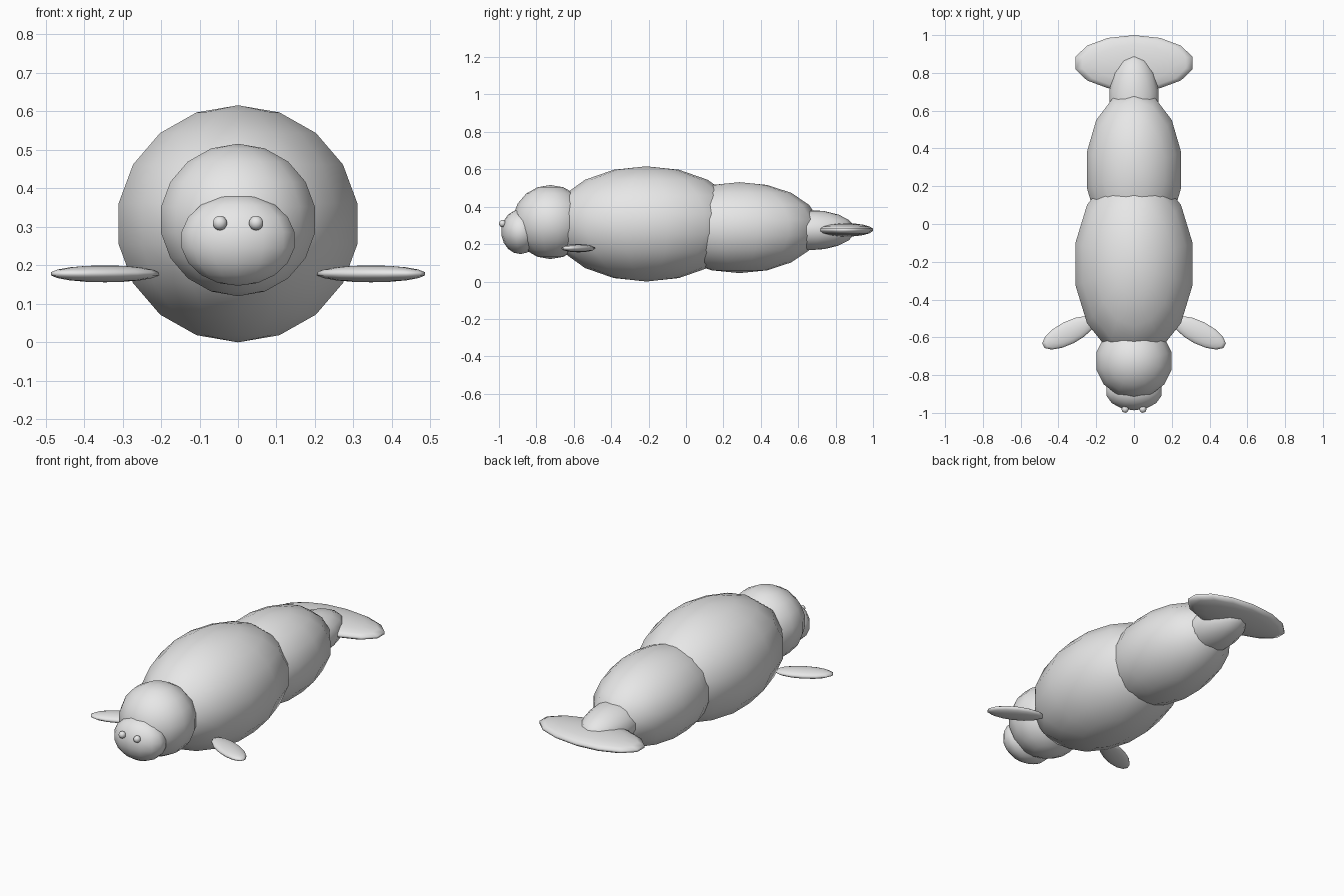
import bpy
import bmesh
import math
from mathutils import Matrix

cube = bpy.data.objects.get("Cube")
if cube:
    bpy.data.objects.remove(cube, do_unlink=True)

# One plain grey skin
skin = bpy.data.materials.new("pale_grey_skin")
skin.use_nodes = True
GREY = (0.8, 0.8, 0.8, 1.0)
skin.diffuse_color = GREY
skin.node_tree.nodes["Principled BSDF"].inputs["Base Color"].default_value = GREY


def ellipsoid(name, centre, radii, turn=0.0):
    """Smooth low-poly ellipsoid, turned about its vertical axis (degrees)."""
    bm = bmesh.new()
    bmesh.ops.create_uvsphere(bm, u_segments=14, v_segments=9, radius=1.0,
                              matrix=Matrix.Diagonal((*radii, 1.0)))
    for face in bm.faces:
        face.smooth = True
    mesh = bpy.data.meshes.new(name)
    bm.to_mesh(mesh)
    bm.free()
    mesh.materials.append(skin)
    obj = bpy.data.objects.new(name, mesh)
    obj.location = centre
    obj.rotation_euler.z = math.radians(turn)
    bpy.context.collection.objects.link(obj)
    return obj


# Body, from nose to tail
ellipsoid("muzzle", (0, -0.885, 0.266), (0.153, 0.103, 0.119))
ellipsoid("head", (0, -0.725, 0.318), (0.208, 0.202, 0.198))
ellipsoid("front_body", (0, -0.212, 0.308), (0.323, 0.51, 0.308))
ellipsoid("rear_body", (0, 0.286, 0.288), (0.26, 0.43, 0.243))
ellipsoid("tail_stalk", (0, 0.655, 0.275), (0.135, 0.25, 0.108))
ellipsoid("tail_fluke", (0, 0.852, 0.276), (0.323, 0.15, 0.036))

# Paired parts
for side, label in ((1, "left"), (-1, "right")):
    ellipsoid(label + "_nostril", (side * 0.047, -0.981, 0.31),
              (0.019, 0.019, 0.019))
    ellipsoid(label + "_flipper", (side * 0.346, -0.576, 0.178),
              (0.157, 0.062, 0.022), turn=-27 * side)
